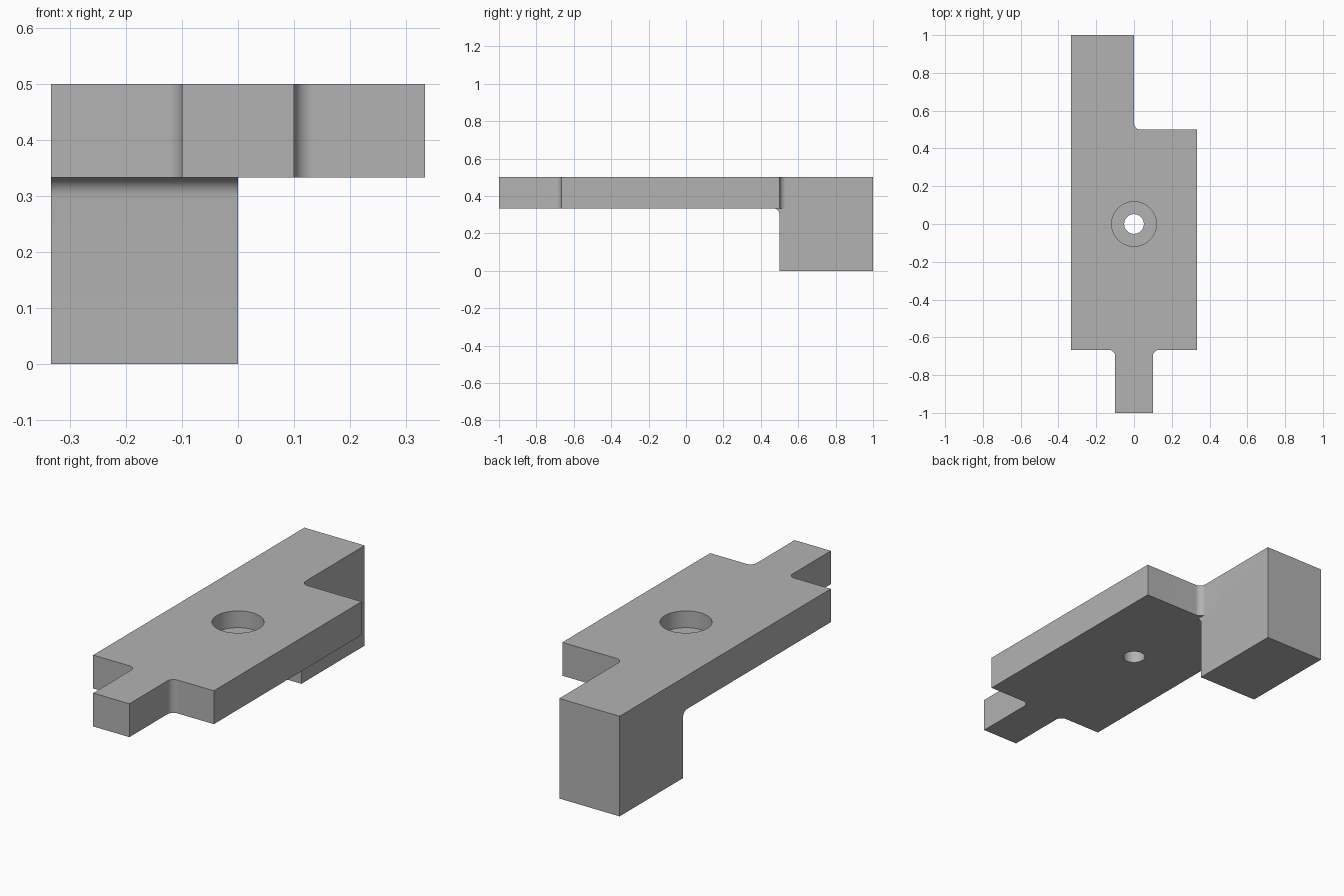
import bpy, bmesh, math
from mathutils import Vector, Matrix

cube = bpy.data.objects.get("Cube")
if cube:
    bpy.data.objects.remove(cube, do_unlink=True)

W, TOP, UNDER = 1 / 3, 0.5, 1 / 3      # half width, plate top and underside
FILLET = 1 / 30

grey = bpy.data.materials.new("machined grey")
grey.use_nodes = True
colour = (0.45, 0.45, 0.45, 1)
grey.diffuse_color = colour
grey.node_tree.nodes["Principled BSDF"].inputs["Base Color"].default_value = colour


def arc(cx, cy, start, end, steps=10):
    """Fillet points about a centre, angles in degrees."""
    angles = [math.radians(start + (end - start) * i / steps) for i in range(steps + 1)]
    return [(cx + FILLET * math.cos(a), cy + FILLET * math.sin(a)) for a in angles]


def make_object(name, bm):
    bmesh.ops.recalc_face_normals(bm, faces=bm.faces)
    mesh = bpy.data.meshes.new(name)
    bm.to_mesh(mesh)
    bm.free()
    mesh.materials.append(grey)
    obj = bpy.data.objects.new(name, mesh)
    bpy.context.collection.objects.link(obj)
    return obj


def extrude_profile(name, points, to_3d, depth):
    bm = bmesh.new()
    face = bm.faces.new([bm.verts.new(to_3d(*p)) for p in points])
    grown = bmesh.ops.extrude_face_region(bm, geom=[face])["geom"]
    bmesh.ops.translate(bm, vec=Vector(depth),
                        verts=[g for g in grown if isinstance(g, bmesh.types.BMVert)])
    return make_object(name, bm)


def cylinder(name, radius, low, high):
    bm = bmesh.new()
    bmesh.ops.create_cone(bm, cap_ends=True, segments=64, radius1=radius, radius2=radius,
                          depth=high - low, matrix=Matrix.Translation((0, 0, (low + high) / 2)))
    obj = make_object(name, bm)
    obj.hide_render = True
    return obj


def combine(target, tool, operation):
    """Apply a boolean and discard the tool object."""
    mod = target.modifiers.new(tool.name, "BOOLEAN")
    mod.operation, mod.object, mod.solver = operation, tool, "EXACT"
    bpy.context.view_layer.objects.active = target
    bpy.ops.object.modifier_apply(modifier=mod.name)
    bpy.data.objects.remove(tool, do_unlink=True)


# Plate outline: narrow front tongue, wide body, half-width rear arm
tongue, shoulder, step = 0.1, -2 / 3, 0.5
outline = [(-W, 1), (-W, shoulder)]
outline += arc(-tongue - FILLET, shoulder - FILLET, 90, 0)
outline += [(-tongue, -1), (tongue, -1)]
outline += arc(tongue + FILLET, shoulder - FILLET, 180, 90)
outline += [(W, shoulder), (W, step)]
outline += arc(FILLET, step + FILLET, 270, 180)
outline += [(0, 1)]
bracket = extrude_profile("bracket_plate", outline, lambda x, y: (x, y, UNDER),
                          (0, 0, TOP - UNDER))

# Rear leg with a fillet under the plate
side = [(1, 0), (1, UNDER)] + arc(step - FILLET, UNDER - FILLET, 90, 0) + [(step, 0)]
leg = extrude_profile("rear_leg", side, lambda y, z: (-W, y, z), (W, 0, 0))
combine(bracket, leg, "UNION")

# Counterbored hole
combine(bracket, cylinder("through_hole", 0.052, 0.2, 0.6), "DIFFERENCE")
combine(bracket, cylinder("counterbore", 0.118, TOP - 1 / 12, 0.6), "DIFFERENCE")

# Merge coplanar faces left by the joins
bm = bmesh.new()
bm.from_mesh(bracket.data)
bmesh.ops.remove_doubles(bm, verts=bm.verts, dist=0.00001)
bmesh.ops.dissolve_limit(bm, angle_limit=math.radians(0.5), verts=bm.verts, edges=bm.edges)
bm.to_mesh(bracket.data)
bm.free()

bpy.ops.object.select_all(action="DESELECT")
bracket.select_set(True)
bpy.context.view_layer.objects.active = bracket
bpy.ops.object.shade_smooth_by_angle(angle=math.radians(30))
